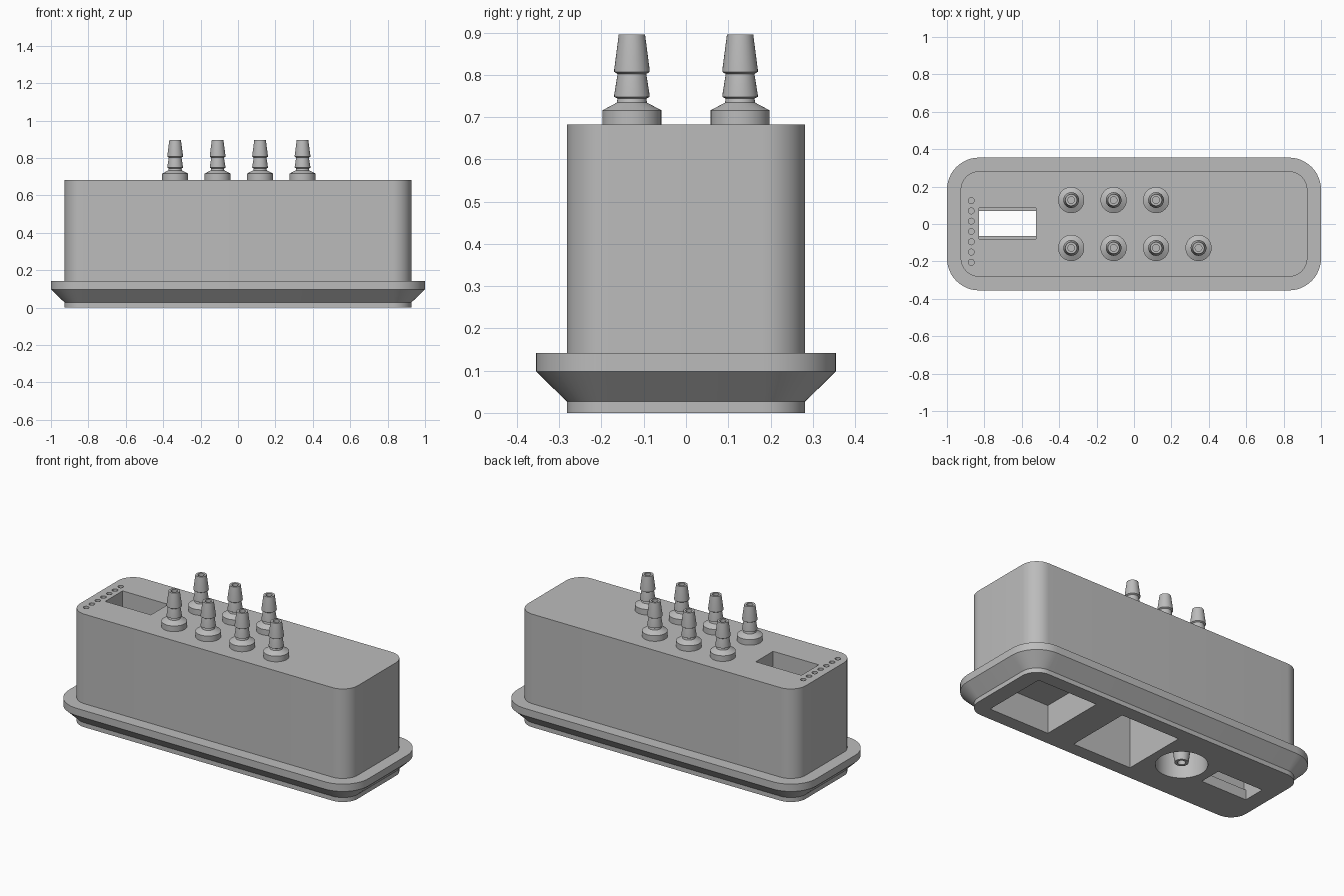
import bpy, bmesh, math
from mathutils import Vector

cube = bpy.data.objects.get("Cube")
if cube:
    bpy.data.objects.remove(cube, do_unlink=True)

grey = bpy.data.materials.new("plain_grey")
grey.use_nodes = True
color = (0.5, 0.5, 0.5, 1)
grey.diffuse_color = color
grey.node_tree.nodes["Principled BSDF"].inputs["Base Color"].default_value = color


def finish(bm, name):
    bmesh.ops.recalc_face_normals(bm, faces=bm.faces)
    mesh = bpy.data.meshes.new(name)
    bm.to_mesh(mesh)
    bm.free()
    mesh.materials.append(grey)
    obj = bpy.data.objects.new(name, mesh)
    bpy.context.collection.objects.link(obj)
    return obj


def select(obj):
    bpy.ops.object.select_all(action="DESELECT")
    obj.select_set(True)
    bpy.context.view_layer.objects.active = obj


def smooth(obj):
    select(obj)
    bpy.ops.object.shade_smooth_by_angle(angle=math.radians(25))


def rounded_ring(bm, hx, hy, r, z, steps=12):
    """Loop of vertices around a rounded rectangle."""
    ring = []
    for i, (sx, sy) in enumerate([(1, 1), (-1, 1), (-1, -1), (1, -1)]):
        for k in range(steps + 1):
            a = math.pi / 2 * (i + k / steps)
            ring.append(bm.verts.new((sx * (hx - r) + r * math.cos(a),
                                      sy * (hy - r) + r * math.sin(a), z)))
    return ring


def bridge(bm, a, b):
    for i in range(len(a)):
        j = (i + 1) % len(a)
        bm.faces.new((a[i], a[j], b[j], b[i]))


def box(x0, x1, y0, y1, z0, z1):
    bm = bmesh.new()
    bmesh.ops.create_cube(bm, size=1)
    for v in bm.verts:
        v.co = Vector(((x0 + x1) / 2 + v.co.x * (x1 - x0),
                       (y0 + y1) / 2 + v.co.y * (y1 - y0),
                       (z0 + z1) / 2 + v.co.z * (z1 - z0)))
    return finish(bm, "cutter")


def lathe(name, profile, origin, scale=1, flip=1, segs=32):
    """Revolve (radius, height) points about a vertical axis."""
    bm = bmesh.new()
    rings = []
    for r, h in profile:
        rings.append([bm.verts.new((origin[0] + scale * r * math.cos(2 * math.pi * k / segs),
                                    origin[1] + scale * r * math.sin(2 * math.pi * k / segs),
                                    origin[2] + flip * scale * h)) for k in range(segs)])
    for a, b in zip(rings, rings[1:]):
        bridge(bm, a, b)
    bm.faces.new(rings[0])
    bm.faces.new(rings[-1])
    return finish(bm, name)


def cut(target, cutter):
    mod = target.modifiers.new("cut", "BOOLEAN")
    mod.operation = "DIFFERENCE"
    mod.solver = "EXACT"
    mod.object = cutter
    select(target)
    bpy.ops.object.modifier_apply(modifier=mod.name)
    bpy.data.objects.remove(cutter, do_unlink=True)


# Housing with flared flange
TOP = 0.682
BODY, FLANGE = (0.927, 0.282, 0.1), (1.0, 0.355, 0.172)
bm = bmesh.new()
rings = [rounded_ring(bm, *size, z) for size, z in [
    (BODY, 0), (BODY, 0.027), (FLANGE, 0.098), (FLANGE, 0.142), (BODY, 0.142), (BODY, TOP)]]
for a, b in zip(rings, rings[1:]):
    bridge(bm, a, b)
bm.faces.new(rings[0])
bm.faces.new(rings[-1])
housing = finish(bm, "housing")

# Stepped slot through the housing
cut(housing, box(-0.83, -0.525, -0.065, 0.07, -0.1, 0.9))
cut(housing, box(-0.83, -0.525, -0.08, 0.085, 0.06, 0.9))

# Square pockets and round well underneath
cut(housing, box(0.43, 0.83, -0.2, 0.2, -0.1, 0.17))
cut(housing, box(-0.14, 0.25, -0.2, 0.2, -0.1, 0.5))
WELL = 0.27
cut(housing, lathe("cutter", [(0.14, -0.1), (0.14, WELL)], (-0.33, 0, 0), segs=48))

# Row of small blind holes beside the slot
for i in range(7):
    cut(housing, lathe("cutter", [(0.016, -0.1), (0.016, 0.1)],
                       (-0.87, 0.125 - i * 0.055, TOP), segs=16))
smooth(housing)

# Barbed hose fittings
BARB = [(0.07, 0), (0.07, 0.034), (0.036, 0.052), (0.034, 0.062), (0.042, 0.066),
        (0.042, 0.07), (0.034, 0.12), (0.042, 0.125), (0.042, 0.13),
        (0.031, 0.214), (0.018, 0.214), (0.018, 0.002)]
for row, y, count in (("back", 0.128, 3), ("front", -0.128, 4)):
    for i in range(count):
        smooth(lathe(f"{row}_hose_fitting_{i + 1}", BARB, (-0.336 + i * 0.227, y, TOP)))
smooth(lathe("lower_hose_fitting", BARB, (-0.33, 0, WELL), scale=1.2, flip=-1))
